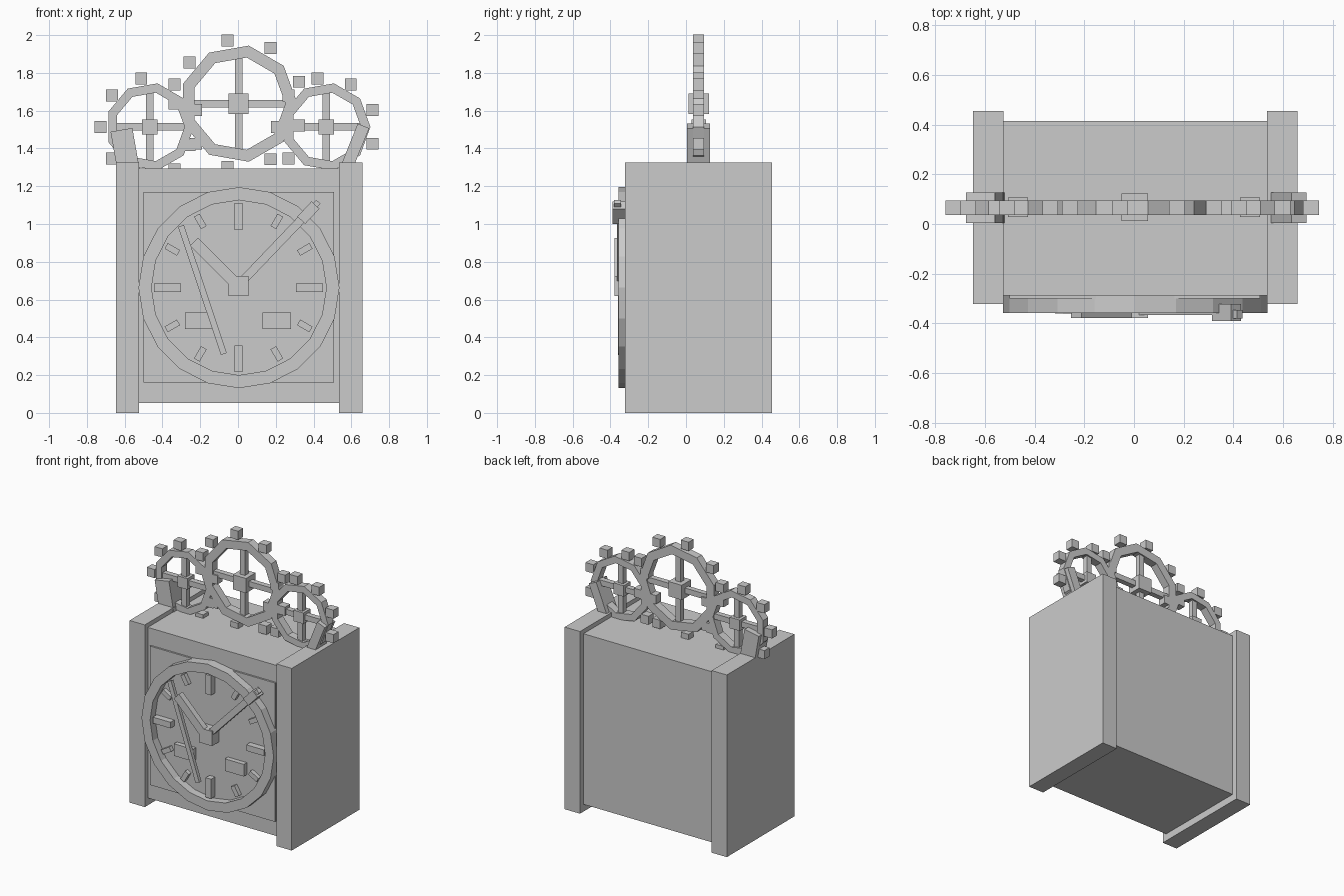
import bpy
import bmesh
from math import sin, cos, radians, hypot, atan2
from mathutils import Matrix

cube = bpy.data.objects.get("Cube")
if cube:
    bpy.data.objects.remove(cube, do_unlink=True)

grey = bpy.data.materials.new("plain grey")
grey.use_nodes = True
COLOUR = (0.6, 0.6, 0.6, 1)
grey.diffuse_color = COLOUR
grey.node_tree.nodes["Principled BSDF"].inputs["Base Color"].default_value = COLOUR


def finish(name, bm):
    bmesh.ops.recalc_face_normals(bm, faces=bm.faces)
    mesh = bpy.data.meshes.new(name)
    bm.to_mesh(mesh)
    bm.free()
    mesh.materials.append(grey)
    obj = bpy.data.objects.new(name, mesh)
    bpy.context.collection.objects.link(obj)
    return obj


def box(name, x, y, z, turn=0):
    """Box from (low, high) ranges, turned about its centre in the front plane."""
    mid = [(a + b) / 2 for a, b in (x, y, z)]
    size = [b - a for a, b in (x, y, z)]
    bm = bmesh.new()
    matrix = (Matrix.Translation(mid) @ Matrix.Rotation(-radians(turn), 4, 'Y')
              @ Matrix.Diagonal((*size, 1)))
    bmesh.ops.create_cube(bm, size=1, matrix=matrix)
    return finish(name, bm)


def block(name, cx, cz, length, height, y, turn=0):
    """Box given by its centre in the front plane."""
    return box(name, (cx - length / 2, cx + length / 2), y,
               (cz - height / 2, cz + height / 2), turn)


def bar(name, start, end, width, y):
    dx, dz = end[0] - start[0], end[1] - start[1]
    return block(name, (start[0] + end[0]) / 2, (start[1] + end[1]) / 2,
                 hypot(dx, dz), width, y, atan2(dz, dx) * 180 / 3.14159265)


def ring(name, cx, cz, outer, inner, y, sides):
    bm = bmesh.new()
    loops = []
    for i in range(sides):
        a = radians(360 * i / sides)
        loops.append([bm.verts.new((cx + r * cos(a), d, cz + r * sin(a)))
                      for r, d in ((outer, y[0]), (outer, y[1]), (inner, y[1]), (inner, y[0]))])
    for i, p in enumerate(loops):
        q = loops[(i + 1) % sides]
        for k in range(4):
            n = (k + 1) % 4
            bm.faces.new((p[k], p[n], q[n], q[k]))
    return finish(name, bm)


# Case
box("case_body", (-0.53, 0.54), (-0.287, 0.415), (0.053, 1.294))
box("right_side_panel", (-0.647, -0.525), (-0.322, 0.455), (0, 1.325))
box("left_side_panel", (0.535, 0.658), (-0.322, 0.455), (0, 1.325))
box("front_plate", (-0.5, 0.507), (-0.3, -0.28), (0.16, 1.17))

# Dial
CX, CZ = 0.003, 0.663
ring("dial_rim", CX + 0.002, CZ, 0.532, 0.463, (-0.357, -0.287), 20)
for hour in range(12):
    a = radians(30 * hour)
    big = hour % 3 == 0
    r = 0.376 if big else 0.405
    block("hour_mark", CX + r * cos(a), CZ + r * sin(a), 0.142 if big else 0.075,
          0.044 if big else 0.034, (-0.345 if big else -0.33, -0.29), 30 * hour)
for side in (-1, 1):
    block("dial_window", side * 0.205, 0.487, 0.153, 0.088, (-0.335, -0.29))

# Hands
block("hand_hub", 0.003, 0.673, 0.105, 0.106, (-0.378, -0.29))
bar("hour_hand", (0, 0.673), (-0.232, 0.906), 0.06, (-0.378, -0.335))
bar("minute_hand", (0, 0.673), (0.37, 1.06), 0.045, (-0.365, -0.325))
bar("second_hand", (-0.302, 0.99), (-0.075, 0.312), 0.033, (-0.36, -0.335))
bar("minute_hand_collar", (0.335, 1.02), (0.41, 1.1), 0.057, (-0.39, -0.322))
bar("minute_hand_tip", (0.385, 1.075), (0.425, 1.118), 0.03, (-0.38, -0.345))


# Ornamental gears
def gear(name, cx, cz, outer, inner, tooth_r, hub, hub_y):
    ring(name + "_rim", cx, cz, outer, inner, (0.036, 0.095), 9)
    reach = (outer + inner) * 0.94
    block(name + "_spoke_across", cx, cz, reach, 0.04, (0.046, 0.085))
    block(name + "_spoke_upright", cx, cz, 0.04, reach, (0.046, 0.085))
    block(name + "_hub", cx, cz, hub, hub, hub_y)
    for i in range(9):
        a = radians(20 + 40 * i)
        block(name + "_tooth", cx + tooth_r * cos(a), cz + tooth_r * sin(a),
              0.063, 0.063, (0.036, 0.095))


gear("large_gear", 0.003, 1.637, 0.312, 0.248, 0.34, 0.107, (0.012, 0.122))
for side, label in ((-1, "right"), (1, "left")):
    gear(label + "_gear", side * 0.467, 1.514, 0.234, 0.184, 0.26, 0.08, (0.028, 0.107))

# Gear supports leaning outward
block("right_support", -0.597, 1.385, 0.117, 0.23, (0.005, 0.127), 10)
block("left_support", 0.62, 1.41, 0.065, 0.235, (0.005, 0.127), -22)
